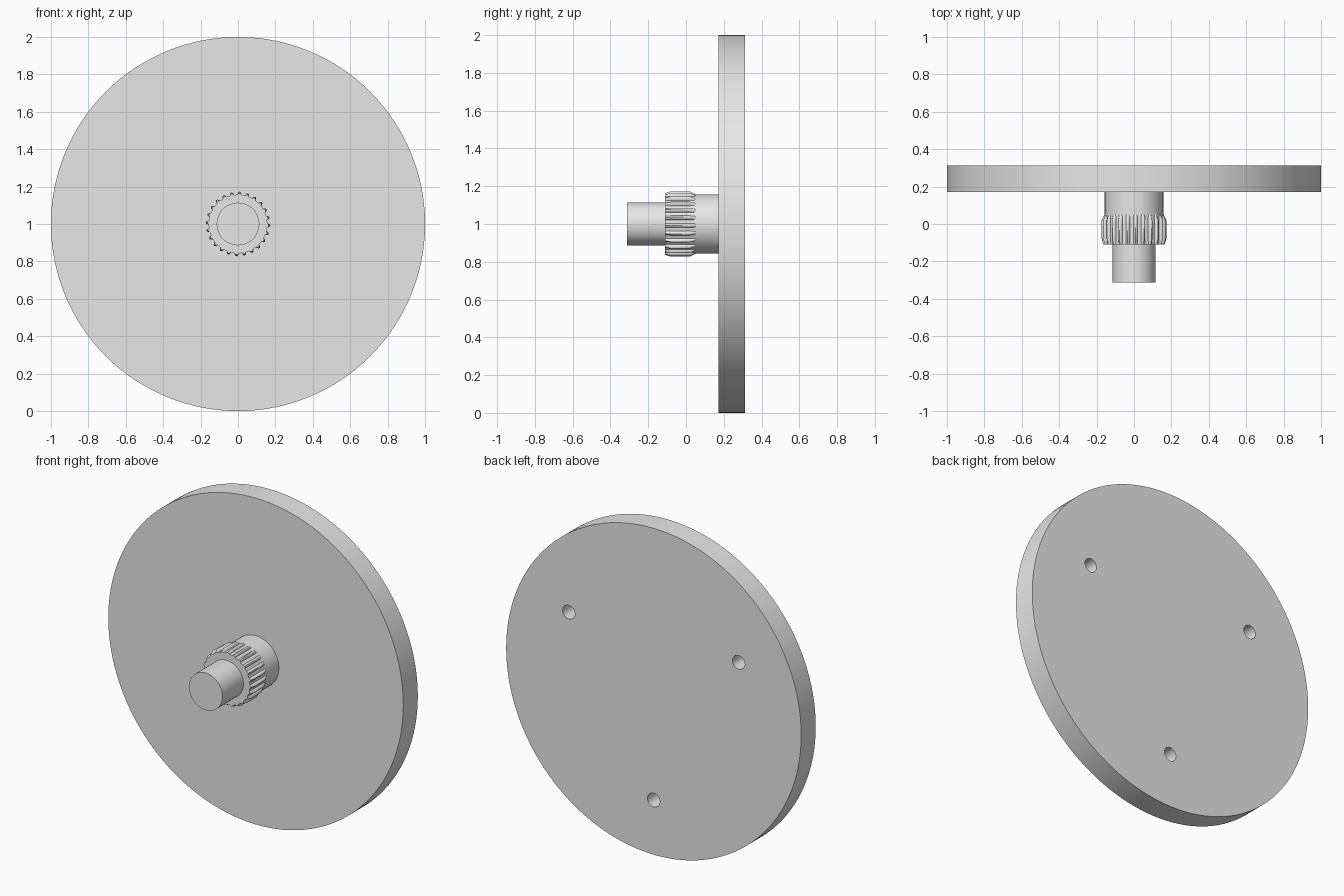
import bpy
import bmesh
from math import sin, cos, pi, radians
from mathutils import Matrix, Vector

cube = bpy.data.objects.get("Cube")
if cube:
    bpy.data.objects.remove(cube, do_unlink=True)

AXIS_Z = 1.0  # height of the common axis, which runs along y

grey = bpy.data.materials.new("plain grey")
grey.use_nodes = True
grey.diffuse_color = (0.8, 0.8, 0.8, 1)
grey.node_tree.nodes["Principled BSDF"].inputs["Base Color"].default_value = (0.8, 0.8, 0.8, 1)


def finish(name, bm):
    bmesh.ops.recalc_face_normals(bm, faces=bm.faces)
    mesh = bpy.data.meshes.new(name)
    bm.to_mesh(mesh)
    bm.free()
    mesh.materials.append(grey)
    obj = bpy.data.objects.new(name, mesh)
    bpy.context.collection.objects.link(obj)
    return obj


def smooth(obj, angle):
    bpy.ops.object.select_all(action='DESELECT')
    obj.select_set(True)
    bpy.context.view_layer.objects.active = obj
    bpy.ops.object.shade_smooth_by_angle(angle=radians(angle))


def cylinder(name, radius, y0, y1, sides, x=0.0, z=AXIS_Z):
    bm = bmesh.new()
    place = Matrix.Translation((x, (y0 + y1) / 2, z)) @ Matrix.Rotation(pi / 2, 4, 'X')
    bmesh.ops.create_cone(bm, cap_ends=True, segments=sides, radius1=radius,
                          radius2=radius, depth=y1 - y0, matrix=place)
    return finish(name, bm)


# Large disc with three blind holes in its back
disc = cylinder("disc", 1.0, 0.172, 0.313, 128)
for i in range(3):
    a = -pi / 2 + i * 2 * pi / 3
    cutter = cylinder("hole_cutter", 0.042, 0.21, 0.4, 32,
                      0.665 * cos(a), AXIS_Z + 0.665 * sin(a))
    cutter.hide_render = True
    mod = disc.modifiers.new("hole", 'BOOLEAN')
    mod.operation = 'DIFFERENCE'
    mod.solver = 'EXACT'
    mod.object = cutter
    bpy.context.view_layer.objects.active = disc
    bpy.ops.object.modifier_apply(modifier=mod.name)
    bpy.data.objects.remove(cutter, do_unlink=True)
smooth(disc, 30)

# Stepped shaft
smooth(cylinder("shaft", 0.157, -0.11, 0.18, 64), 30)
smooth(cylinder("shaft_tip", 0.114, -0.313, -0.1, 64), 30)

# Ring of rounded ridges with tapered ends
RIDGES, STEPS = 24, 6
BASE, HALF_WIDTH = 0.15, 0.012
stations = [(-0.11, 0.164), (-0.08, 0.173), (0.02, 0.173), (0.055, 0.156)]
bm = bmesh.new()
for i in range(RIDGES):
    turn = Matrix.Rotation(2 * pi * i / RIDGES + radians(3), 4, 'Y')
    rings = []
    for y, top in stations:
        arc = [pi * s / STEPS for s in range(STEPS + 1)]
        points = [Vector((HALF_WIDTH * cos(t), y, BASE + (top - BASE) * sin(t))) for t in arc]
        rings.append([bm.verts.new(turn @ p + Vector((0, 0, AXIS_Z))) for p in points])
    for r0, r1 in zip(rings, rings[1:]):
        for s in range(STEPS + 1):
            n = (s + 1) % (STEPS + 1)
            bm.faces.new((r0[s], r0[n], r1[n], r1[s]))
    bm.faces.new(rings[0])
    bm.faces.new(rings[-1])
smooth(finish("shaft_ridges", bm), 40)
